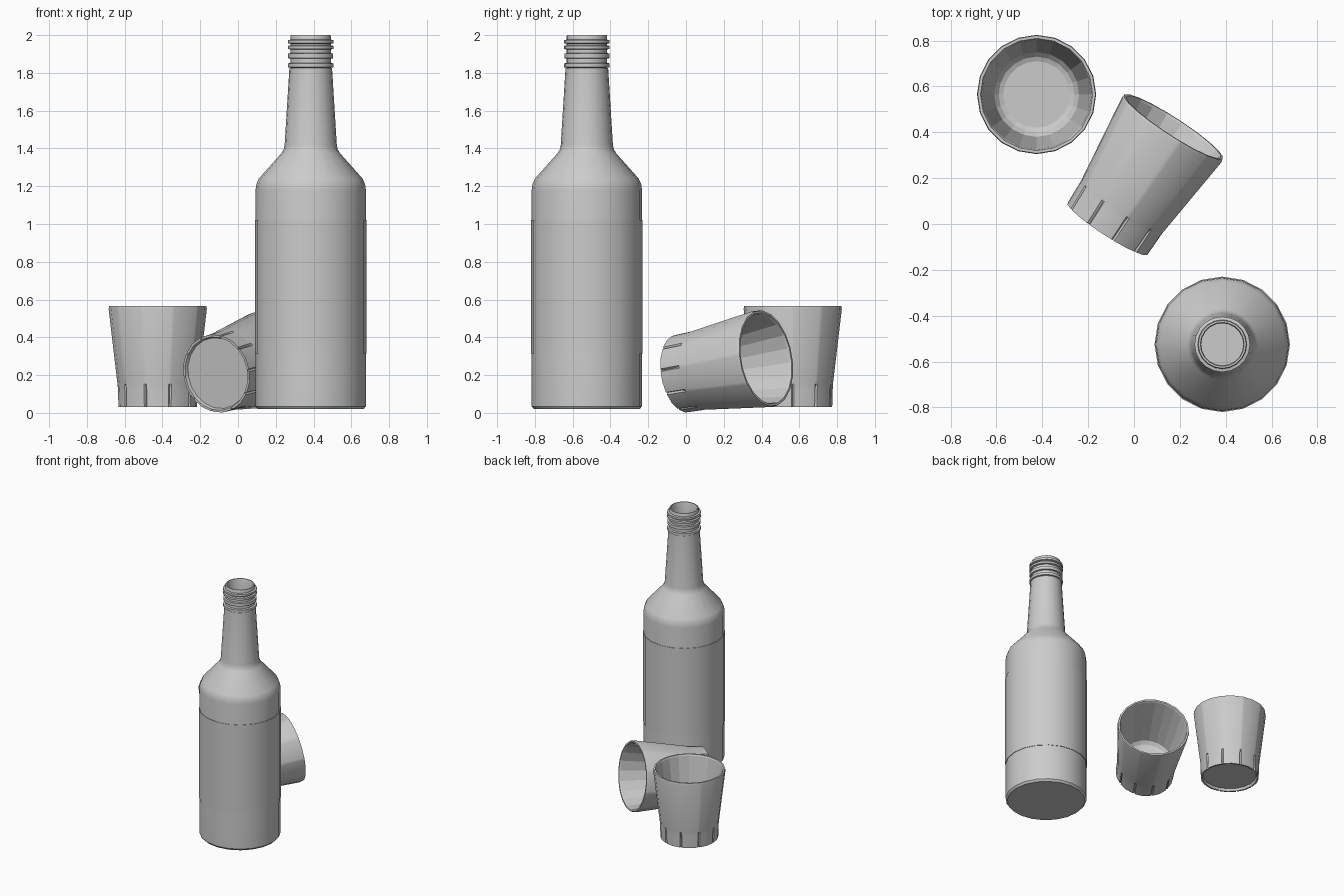
import bpy, bmesh, math
from mathutils import Matrix, Vector

cube = bpy.data.objects.get("Cube")
if cube:
    bpy.data.objects.remove(cube, do_unlink=True)

grey = bpy.data.materials.new("plain grey")
grey.use_nodes = True
GREY = (0.6, 0.6, 0.6, 1)
grey.diffuse_color = GREY
grey.node_tree.nodes["Principled BSDF"].inputs["Base Color"].default_value = GREY

SIDES = 20
STEP = 2 * math.pi / SIDES


def lathe(name, profile, matrix, grooves=(), flat=(), closed=False):
    """Turn (radius, height) points about z; rings listed in grooves get ten notches."""
    bm = bmesh.new()
    rings = []
    for i, (r, z) in enumerate(profile):
        ring = []
        for k in range(SIDES):
            a = k * STEP
            if grooves and k % 2 == 0:
                w = 0.035
                depth = 0.012 if i in grooves else 0
                chord = r * math.cos(STEP / 2) / math.cos(STEP / 2 - w)
                spots = [(a - w, chord), (a, r - depth), (a + w, chord)]
            else:
                spots = [(a, r)]
            ring += [bm.verts.new((q * math.cos(t), q * math.sin(t), z)) for t, q in spots]
        rings.append(ring)
    n = len(rings[0])
    pairs = list(zip(rings, rings[1:]))
    if closed:
        pairs.append((rings[-1], rings[0]))
    flat_faces = []
    for i, (low, high) in enumerate(pairs):
        for k in range(n):
            j = (k + 1) % n
            face = bm.faces.new((low[k], low[j], high[j], high[k]))
            if i in flat:
                flat_faces.append(face)
    if not closed:
        bm.faces.new(rings[0][::-1])
        bm.faces.new(rings[-1])
    bm.faces.index_update()
    flat_ids = [f.index for f in flat_faces]
    bmesh.ops.recalc_face_normals(bm, faces=bm.faces)
    mesh = bpy.data.meshes.new(name)
    bm.to_mesh(mesh)
    bm.free()
    mesh.materials.append(grey)
    obj = bpy.data.objects.new(name, mesh)
    bpy.context.collection.objects.link(obj)
    obj.matrix_world = matrix
    bpy.ops.object.select_all(action='DESELECT')
    obj.select_set(True)
    bpy.context.view_layer.objects.active = obj
    bpy.ops.object.shade_smooth_by_angle(angle=math.radians(32))
    for index in flat_ids:
        mesh.polygons[index].use_smooth = False
    return obj


# Bottle: base, body, shoulder and neck
place = Matrix.Translation((0.385, -0.525, 0))
outside = [(0.28, 0.02), (0.292, 0.035), (0.292, 1.18), (0.288, 1.21), (0.275, 1.24),
           (0.155, 1.375), (0.143, 1.395), (0.138, 1.42), (0.113, 1.825)]
# Neck bead and screw ridges
for z, r, half in ((1.84, 0.121, 0.01), (1.89, 0.119, 0.012),
                   (1.935, 0.121, 0.008), (1.965, 0.121, 0.008)):
    outside += [(0.107, z - half - 0.003), (r, z - half), (r, z + half), (0.107, z + half + 0.003)]
outside += [(0.107, 1.995), (0.104, 2.0), (0.096, 2.0)]
inside = [(0.092, 1.99), (0.092, 1.82), (0.12, 1.4), (0.255, 1.24), (0.272, 1.18), (0.272, 0.05)]
lathe("bottle", outside + inside, place)

# Label wrapped around the body
lathe("bottle_label", [(0.291, 0.315), (0.2955, 0.315), (0.2955, 1.02), (0.291, 1.02)],
      place, closed=True)

# Cups: recessed base, notched foot, flared wall, faceted inside and thick floor
cup = [(0.19, 0.018), (0.197, 0), (0.209, 0), (0.212, 0.1), (0.213, 0.122),
       (0.26, 0.52), (0.257, 0.535), (0.245, 0.535),
       (0.24, 0.525), (0.185, 0.15), (0.165, 0.128), (0.145, 0.12)]
notched, inner = (2, 3), (8, 9, 10)
lathe("standing_cup", cup, Matrix.Translation((-0.425, 0.565, 0.03)), notched, inner)

axis = Vector((0.285, 0.44, 0.08)).normalized()
across = axis.cross(Vector((0, 0, 1))).normalized()
turn = Matrix((across, axis.cross(across), axis)).transposed().to_4x4()
roll = Matrix.Rotation(math.radians(-5), 4, 'Z')
lathe("fallen_cup", cup, Matrix.Translation((-0.115, -0.02, 0.208)) @ turn @ roll, notched, inner)
